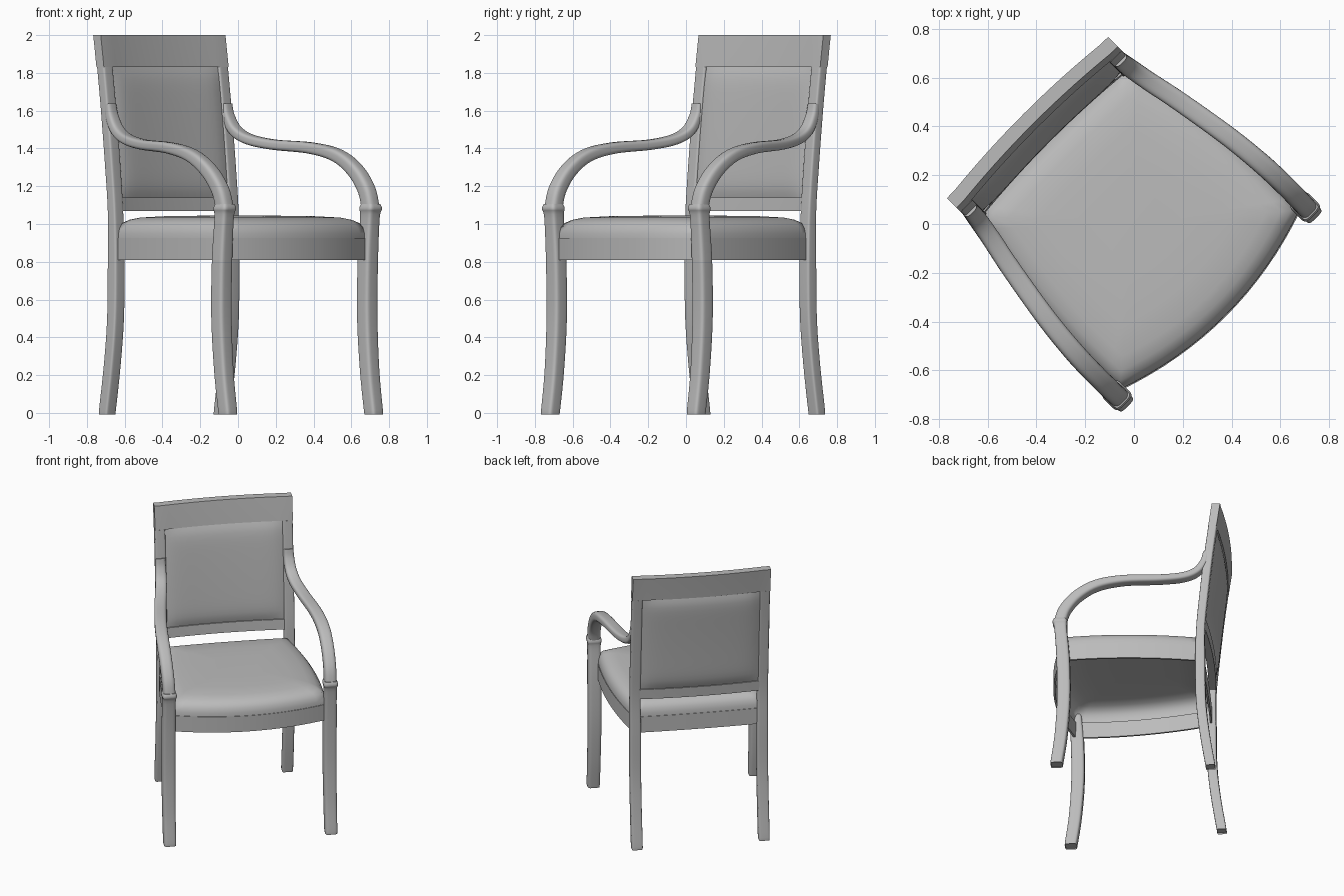
import bpy, bmesh, math
from mathutils import Vector

cube = bpy.data.objects.get("Cube")
if cube:
    bpy.data.objects.remove(cube)

mat = bpy.data.materials.new("plain_grey")
mat.use_nodes = True
GREY = (0.5, 0.5, 0.5, 1)
mat.diffuse_color = GREY
mat.node_tree.nodes["Principled BSDF"].inputs["Base Color"].default_value = GREY


def loft(name, rings, mirror=False, closed=False, caps=(0, -1), angle=40):
    """Skin a stack of equal rings; cap the chosen ends or join last to first."""
    bm = bmesh.new()
    rows = [[bm.verts.new(p) for p in ring] for ring in rings]
    n = len(rows[0])
    pairs = list(zip(rows, rows[1:]))
    if closed:
        pairs.append((rows[-1], rows[0]))
    for end in caps:
        bm.faces.new(rows[end])
    for a, b in pairs:
        for i in range(n):
            j = (i + 1) % n
            bm.faces.new((a[i], a[j], b[j], b[i]))
    bmesh.ops.recalc_face_normals(bm, faces=bm.faces)
    me = bpy.data.meshes.new(name)
    bm.to_mesh(me)
    bm.free()
    me.materials.append(mat)
    me.shade_smooth()
    me.set_sharp_from_angle(angle=math.radians(angle))
    ob = bpy.data.objects.new(name, me)
    bpy.context.collection.objects.link(ob)
    ob.rotation_euler.z = math.pi / 4      # the chair stands turned on its base
    if mirror:
        ob.modifiers.new("Mirror", 'MIRROR').use_mirror_merge = False
    return ob


def spline(pts, steps=5):
    """Catmull-Rom through tuples of any length."""
    out = []
    for i in range(len(pts) - 1):
        a, b, c, d = pts[max(i - 1, 0)], pts[i], pts[i + 1], pts[min(i + 2, len(pts) - 1)]
        for s in range(steps):
            t = s / steps
            out.append([0.5 * (2 * q + (r - p) * t + (2 * p - 5 * q + 4 * r - w) * t * t
                               + (3 * q - p - 3 * r + w) * t ** 3)
                        for p, q, r, w in zip(a, b, c, d)])
    out.append(list(pts[-1]))
    return out


def sweep(name, pts, power, upright=False):
    """Sweep a rounded square along (x, y, z, half width, half depth) points."""
    path = spline(pts)
    centres = [Vector(p[:3]) for p in path]
    rings = []
    for i, p in enumerate(path):
        t = (centres[min(i + 1, len(path) - 1)] - centres[max(i - 1, 0)]).normalized()
        if upright:
            t = Vector((0, 0, 1))
        side = (Vector((1, 0, 0)) - t * t.x).normalized()
        up = t.cross(side)
        ring = []
        for k in range(24):
            a = math.tau * (k + 0.5) / 24
            c, s = math.cos(a), math.sin(a)
            ring.append(centres[i] + side * math.copysign(abs(c) ** power, c) * p[3]
                        + up * math.copysign(abs(s) ** power, s) * p[4])
        rings.append(ring)
    return loft(name, rings, mirror=True)


def back_y(z):
    t = (z - 1.06) / 0.94
    return 0.485 + 0.07 * t + 0.034 * t * t


def back_slab(name, w, z0, z1, half, bulge=0, n=20):
    """Curved slab following the rake and bow of the back."""
    rings = []
    for j in range(n + 1):
        v = 2 * j / n - 1
        z = z0 + (z1 - z0) * j / n
        front, rear = [], []
        for i in range(n + 1):
            u = 2 * i / n - 1
            x = u * w
            y = back_y(z) + 0.022 * max(0, 1 - (x / 0.43) ** 2)
            d = half + bulge * (1 - u ** 8) * (1 - v ** 8)
            front.append((x, y - d, z))
            rear.append((x, y + d, z))
        rings.append(front + rear[::-1])
    return loft(name, rings)


def seat_ring(scale, z, n=16):
    """Seat outline: bowed front, gently bowed sides, nearly straight back."""
    corners = [(-0.525, -0.442), (0.525, -0.442), (0.44, 0.485), (-0.44, 0.485)]
    bows = [(0, -0.092), (0.038, 0), (0, 0.01), (-0.038, 0)]
    ring = []
    for k in range(4):
        (ax, ay), (bx, by) = corners[k], corners[(k + 1) % 4]
        for i in range(n):
            t = i / n
            b = 4 * t * (1 - t)
            ring.append(((ax + (bx - ax) * t + bows[k][0] * b) * scale,
                         (ay + (by - ay) * t + bows[k][1] * b) * scale, z))
    return ring


# Thin seat frame and domed cushion shell, hollow underneath
loft("seat_rail", [seat_ring(s, z) for s, z in
                   ((1, 0.81), (1, 0.925), (0.975, 0.925), (0.975, 0.81))],
     closed=True, caps=())
loft("seat_cushion", [seat_ring(s, z) for s, z in
                      ((0.993, 0.925), (0.99, 0.95), (0.973, 0.98), (0.938, 1.005),
                       (0.88, 1.022), (0.79, 1.034), (0.6, 1.041), (0.3, 1.044))],
     caps=(-1,), angle=60)

# Front legs with the collar under the arm
sweep("front_leg", [(0.546, -f, z, r, r) for f, z, r in
                    ((0.468, 0, 0.038), (0.468, 0.012, 0.041), (0.44, 0.22, 0.042),
                     (0.422, 0.5, 0.044), (0.426, 0.8, 0.044), (0.442, 1.03, 0.042),
                     (0.447, 1.08, 0.049), (0.447, 1.105, 0.042))], 0.4, upright=True)

# Rear legs running up into the back posts
sweep("rear_leg_and_post",
      [(0.43, y, z, r, r - 0.004) for y, z, r in
       ((0.548, 0, 0.034), (0.548, 0.012, 0.037), (0.512, 0.25, 0.037),
        (0.487, 0.5, 0.037), (0.482, 0.8, 0.037))]
      + [(0.432, back_y(z), z, 0.035, 0.029) for z in (1.06, 1.3, 1.6, 1.832)],
      0.3, upright=True)

# Scrolling arms
sweep("arm", [(x, -f, z, w, d) for x, f, z, w, d in
              ((0.435, -0.522, 1.635, 0.032, 0.022), (0.435, -0.508, 1.57, 0.035, 0.025),
               (0.441, -0.46, 1.495, 0.038, 0.027), (0.457, -0.37, 1.448, 0.039, 0.027),
               (0.488, -0.217, 1.42, 0.04, 0.027), (0.527, 0.02, 1.402, 0.041, 0.03),
               (0.545, 0.2, 1.362, 0.042, 0.034), (0.549, 0.33, 1.283, 0.042, 0.038),
               (0.548, 0.415, 1.18, 0.042, 0.041), (0.546, 0.447, 1.08, 0.042, 0.042))], 0.6)

# Back rails and the upholstered panel between them
back_slab("top_rail", 0.467, 1.832, 2.0, 0.028)
back_slab("lower_back_rail", 0.41, 1.068, 1.14, 0.025)
back_slab("back_panel", 0.416, 1.135, 1.838, 0.016, 0.022)
